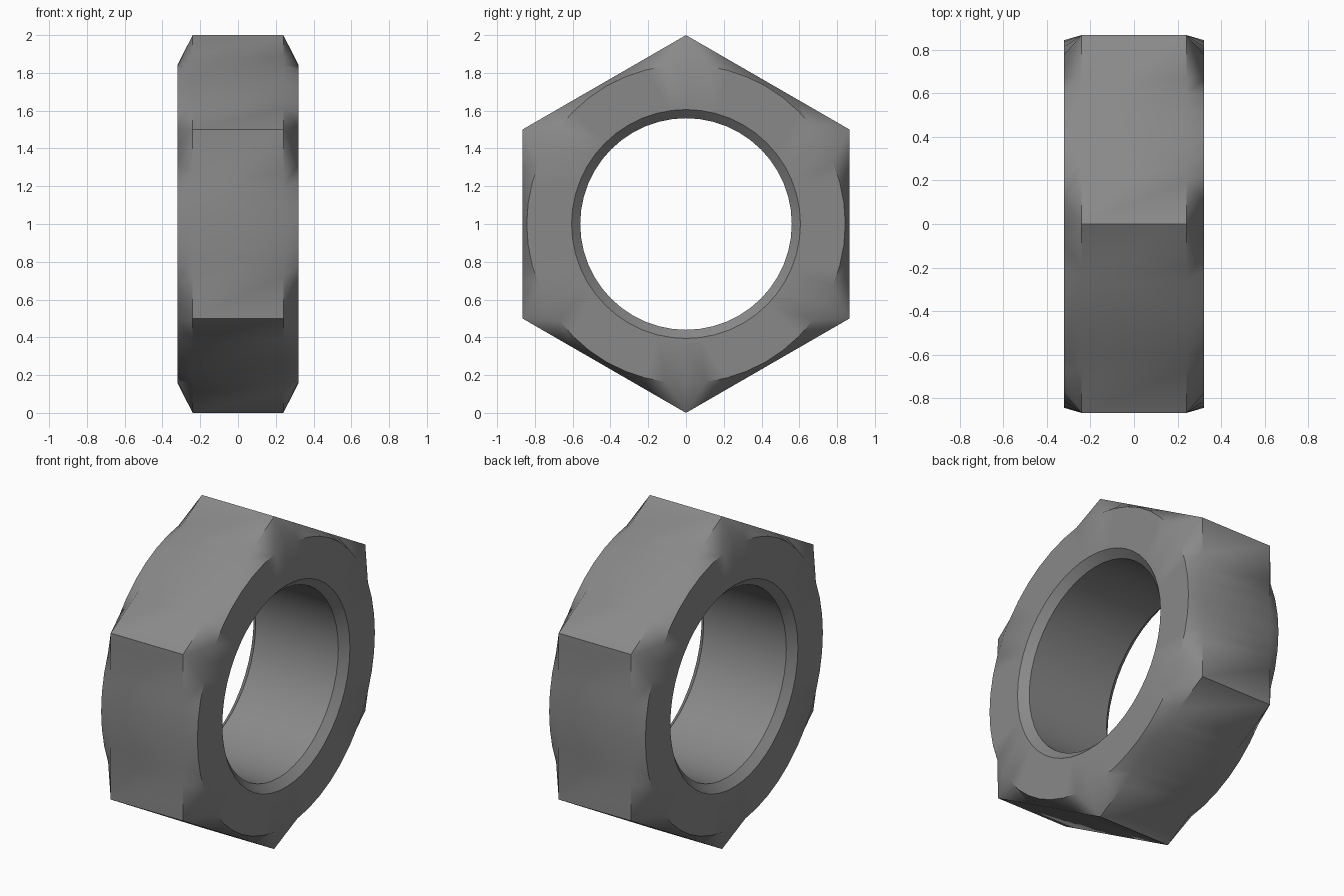
import bpy, bmesh, math

if "Cube" in bpy.data.objects:
    bpy.data.objects.remove(bpy.data.objects["Cube"])

SIDES, STEPS = 6, 8          # six flats, eight points on each
APOTHEM = math.cos(math.radians(30))


def circle(x, r):
    """Round ring about the x axis, with a point under every hex corner."""
    pts = []
    for s in range(SIDES):
        for k in range(STEPS):
            a = math.radians(60 * s + (0 if k == 0 else 7.2 + 45.6 * (k - 1) / 6))
            pts.append((x, r * math.sin(a), 1 + r * math.cos(a)))
    return pts


def hexagon(x):
    """Six-sided ring with extra points along each flat."""
    pts = []
    for s in range(SIDES):
        mid = math.radians(60 * s + 30)
        for k in range(STEPS):
            t = -0.5 if k == 0 else -0.275 + 0.55 * (k - 1) / 6
            pts.append((x, APOTHEM * math.sin(mid) + t * math.cos(mid),
                        1 + APOTHEM * math.cos(mid) - t * math.sin(mid)))
    return pts


# Section of the nut, from the outer flats round through the bore
rings = [hexagon(-0.24), hexagon(0.24), circle(0.32, 0.843), circle(0.32, 0.606),
         circle(0.275, 0.56), circle(-0.275, 0.56), circle(-0.32, 0.606),
         circle(-0.32, 0.843)]

bm = bmesh.new()
loops = [[bm.verts.new(p) for p in ring] for ring in rings]
count = SIDES * STEPS
for r in range(len(loops)):
    a, b = loops[r], loops[(r + 1) % len(loops)]
    for i in range(count):
        j = (i + 1) % count
        quad = (a[i], a[j], b[j], b[i])
        # Chamfer beside each corner folds along the line from the corner
        if r in (1, 7) and i % STEPS in (0, STEPS - 1):
            first = (i % STEPS == 0) == (r == 1)
            if first:
                faces = [(a[i], a[j], b[j]), (a[i], b[j], b[i])]
            else:
                faces = [(a[i], a[j], b[i]), (a[j], b[j], b[i])]
            if r == 7:      # the corner lies on the second ring here
                if i % STEPS == 0:
                    faces = [(b[i], a[i], a[j]), (b[i], a[j], b[j])]
                else:
                    faces = [(b[j], a[i], a[j]), (b[j], b[i], a[i])]
            for f in faces:
                bm.faces.new(f)
        else:
            bm.faces.new(quad)
bmesh.ops.recalc_face_normals(bm, faces=bm.faces)

mesh = bpy.data.meshes.new("hex_nut")
bm.to_mesh(mesh)
bm.free()

steel = bpy.data.materials.new("grey steel")
steel.diffuse_color = (0.25, 0.25, 0.25, 1)
steel.use_nodes = True
steel.node_tree.nodes["Principled BSDF"].inputs["Base Color"].default_value = steel.diffuse_color
mesh.materials.append(steel)

nut = bpy.data.objects.new("hex_nut", mesh)
bpy.context.collection.objects.link(nut)
bpy.context.view_layer.objects.active = nut
nut.select_set(True)
bpy.ops.object.shade_smooth_by_angle(angle=math.radians(43.5))
